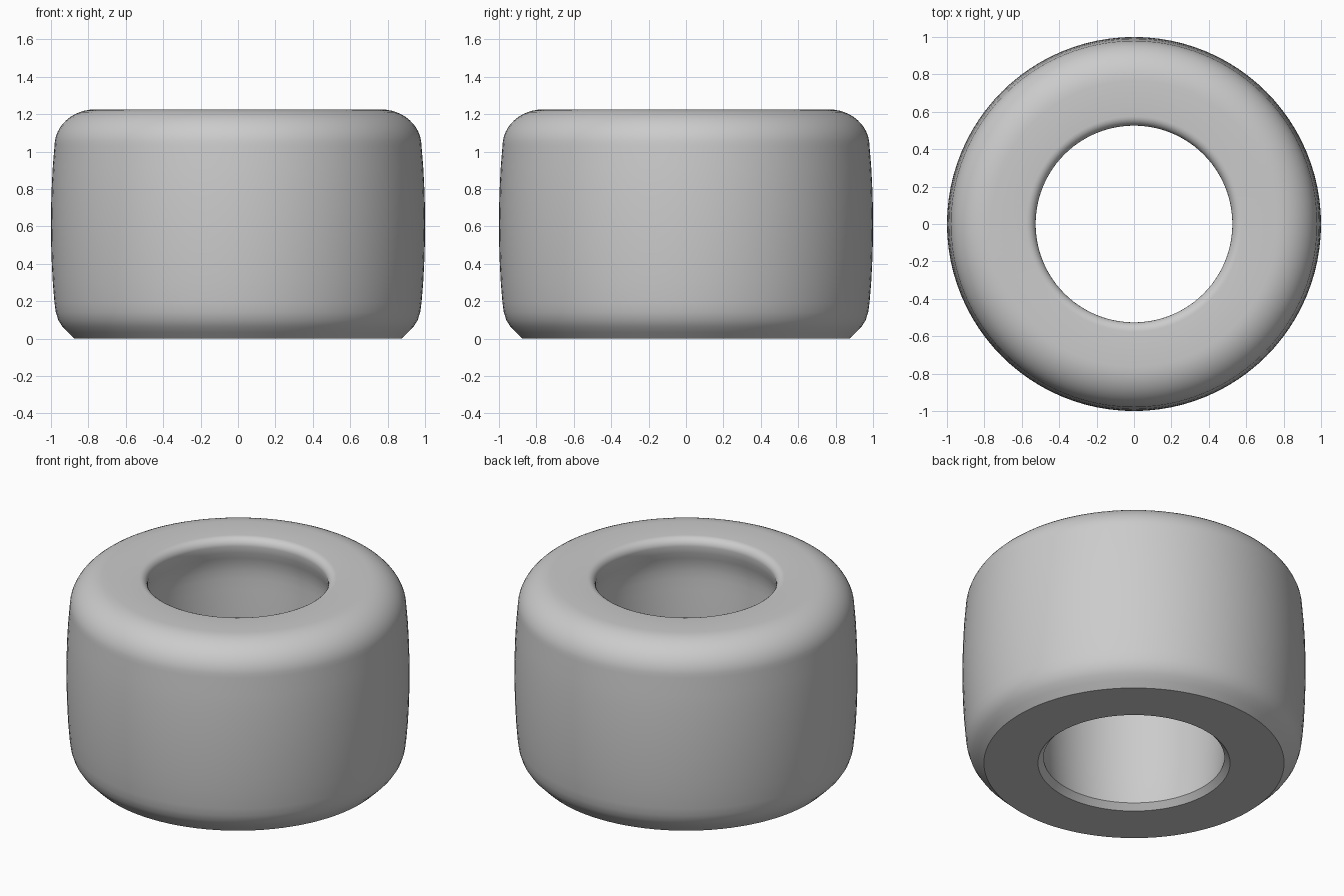
import bpy, bmesh, math

if "Cube" in bpy.data.objects:
    bpy.data.objects.remove(bpy.data.objects["Cube"])

SEGMENTS = 96


def arc(cr, cz, a, b, start, end, steps):
    """Elliptical arc in the (radius, height) plane, angles in degrees."""
    pts = []
    for i in range(steps + 1):
        t = math.radians(start + (end - start) * i / steps)
        pts.append((cr + a * math.cos(t), cz + b * math.sin(t)))
    return pts


# Closed cross-section of the ring: radius, height
profile = [(0.875, 0.0), (0.91, 0.034), (0.938, 0.063), (0.96, 0.097), (0.974, 0.14), (0.981, 0.19)]
# gently barrelled outer wall
profile += [(1.0 - 0.018 * ((z - 0.61) / 0.42) ** 2, z) for z in (0.3, 0.4, 0.5, 0.61, 0.72, 0.82, 0.92)]
# large rounded top shoulder, then small rounded lip of the bore
profile += arc(0.765, 1.03, 0.216, 0.195, 0, 90, 12)
profile += arc(0.576, 1.175, 0.05, 0.05, 90, 180, 6)
# bore is slightly undercut below the lip and tapers to a bevelled lower lip
profile += [(0.533, 1.13), (0.546, 1.09), (0.557, 1.05), (0.563, 1.0), (0.563, 0.95), (0.56, 0.88),
            (0.555, 0.78), (0.55, 0.61), (0.547, 0.40), (0.542, 0.22), (0.535, 0.10),
            (0.527, 0.036), (0.56, 0.0)]

# Revolve the cross-section
bm = bmesh.new()
rings = []
for i in range(SEGMENTS):
    t = 2 * math.pi * i / SEGMENTS
    rings.append([bm.verts.new((r * math.cos(t), r * math.sin(t), z)) for r, z in profile])
n = len(profile)
for i in range(SEGMENTS):
    a, b = rings[i], rings[(i + 1) % SEGMENTS]
    for j in range(n):
        k = (j + 1) % n
        bm.faces.new((a[j], b[j], b[k], a[k]))
bmesh.ops.recalc_face_normals(bm, faces=bm.faces)

mesh = bpy.data.meshes.new("tyre")
bm.to_mesh(mesh)
bm.free()
tyre = bpy.data.objects.new("tyre", mesh)
bpy.context.collection.objects.link(tyre)

# Single grey colour
grey = bpy.data.materials.new("plain grey")
grey.diffuse_color = (0.6, 0.6, 0.6, 1.0)
grey.use_nodes = True
grey.node_tree.nodes["Principled BSDF"].inputs["Base Color"].default_value = grey.diffuse_color
mesh.materials.append(grey)

# Smooth surfaces, crisp lower edges
bpy.context.view_layer.objects.active = tyre
tyre.select_set(True)
bpy.ops.object.shade_smooth_by_angle(angle=math.radians(30))
